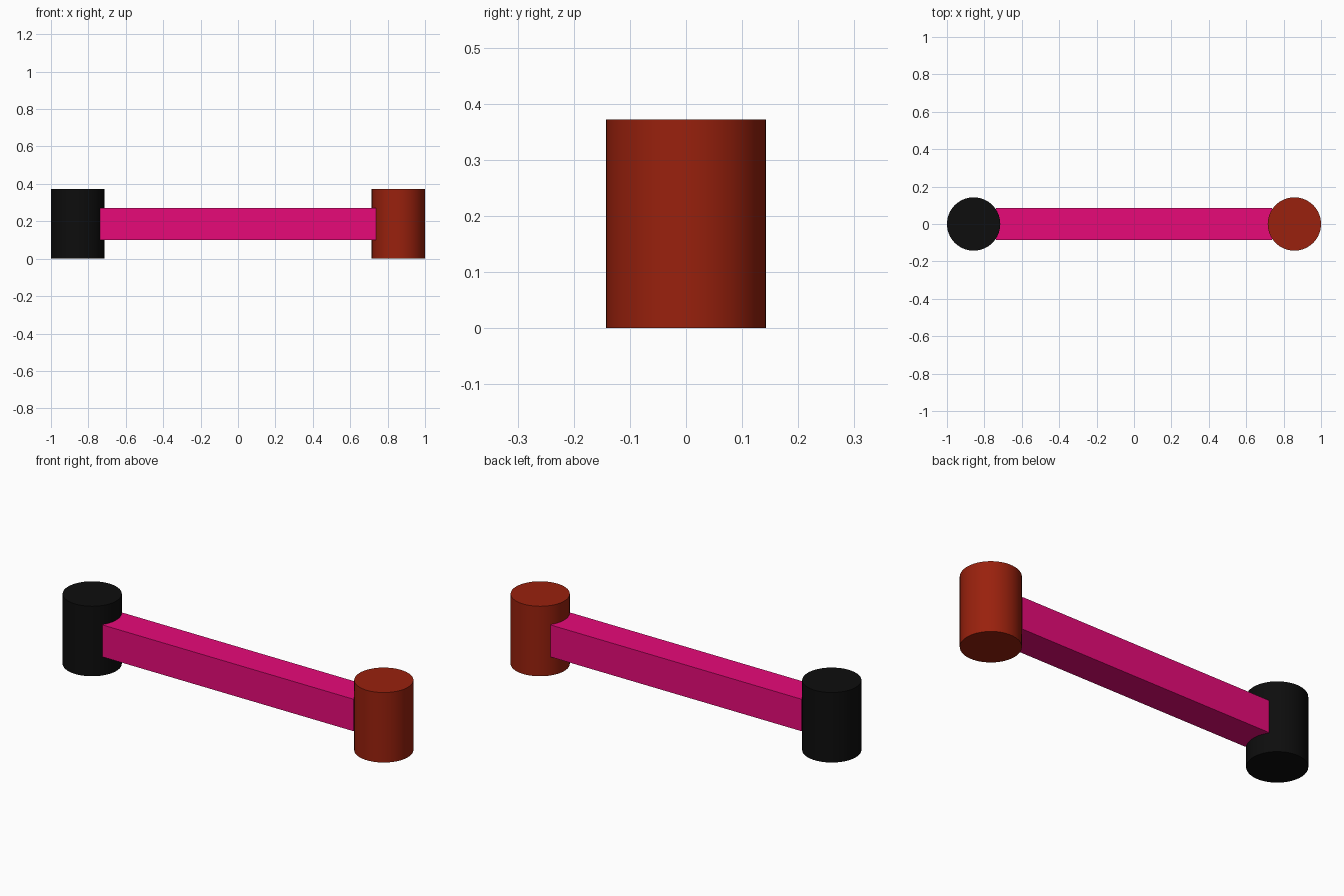
import bpy
import math

if "Cube" in bpy.data.objects:
    bpy.data.objects.remove(bpy.data.objects["Cube"])

HEIGHT, RADIUS, POST_X = 0.372, 0.1425, 0.8575
BEAM_END, BEAM_SIZE = 0.738, 0.17


def paint(obj, name, rgb):
    mat = bpy.data.materials.new(name)
    mat.diffuse_color = (*rgb, 1)
    mat.use_nodes = True
    mat.node_tree.nodes["Principled BSDF"].inputs["Base Color"].default_value = mat.diffuse_color
    obj.data.materials.append(mat)


def post(name, x, rgb):
    bpy.ops.mesh.primitive_cylinder_add(vertices=64, radius=RADIUS, depth=HEIGHT,
                                        location=(x, 0, HEIGHT / 2))
    obj = bpy.context.object
    obj.name = name
    bpy.ops.object.shade_smooth_by_angle(angle=math.radians(30))
    paint(obj, name + "_colour", rgb)


# Round end posts
post("left_post", -POST_X, (0.004, 0.004, 0.004))
post("right_post", POST_X, (0.32, 0.015, 0.004))

# Square connecting beam
bpy.ops.mesh.primitive_cube_add(size=1, location=(0, 0, HEIGHT / 2))
beam = bpy.context.object
beam.name = "connecting_beam"
beam.scale = (2 * BEAM_END, BEAM_SIZE, BEAM_SIZE)
bpy.ops.object.transform_apply(location=False, rotation=False, scale=True)
paint(beam, "beam_pink", (0.8, 0.003, 0.19))
